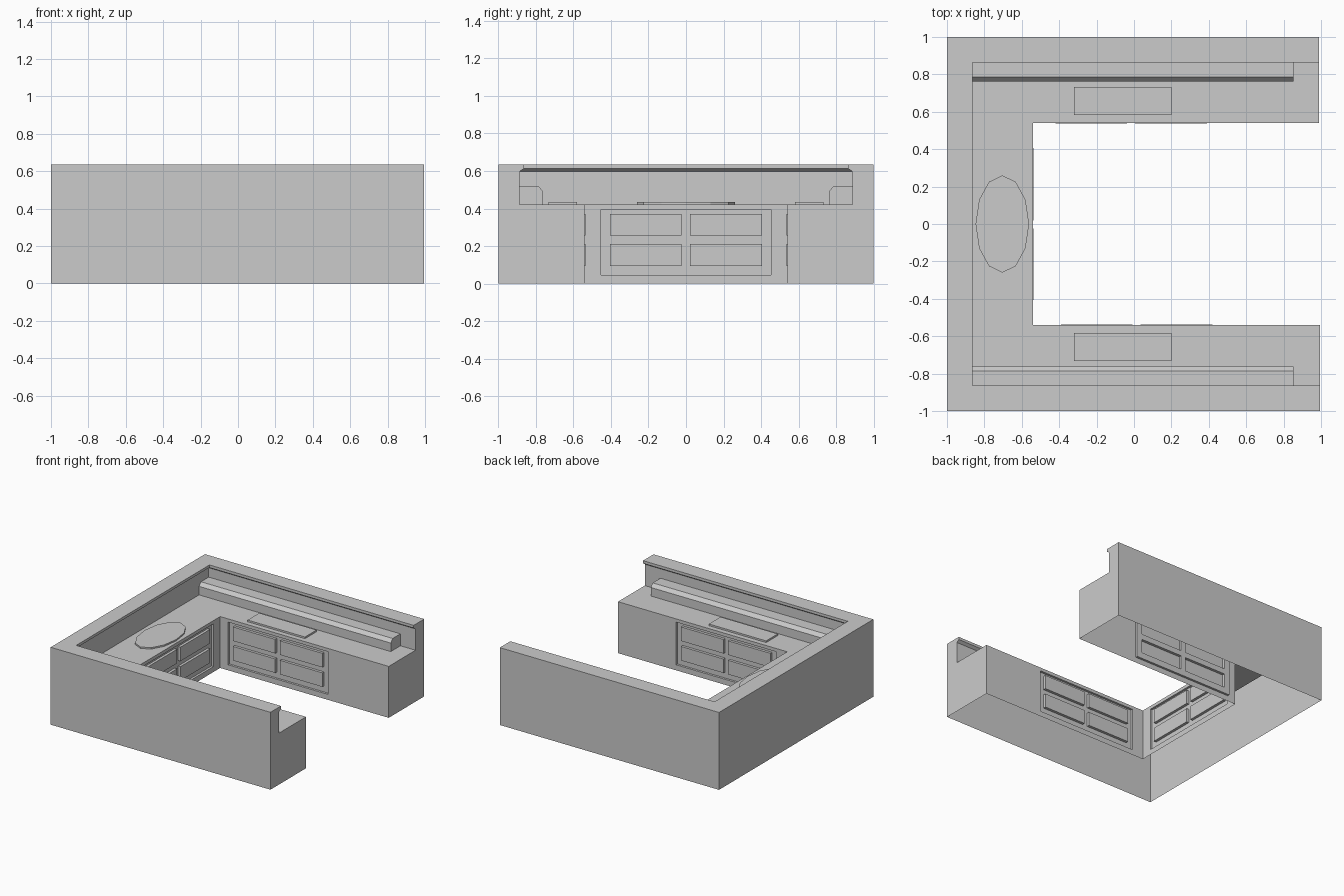
import bpy, bmesh
from math import cos, sin, tau
from mathutils import Vector

if "Cube" in bpy.data.objects:
    bpy.data.objects.remove(bpy.data.objects["Cube"])

COUNTER = 0.422
INNER = 0.54


def finish(name, bm):
    mesh = bpy.data.meshes.new(name)
    bm.normal_update()
    bm.to_mesh(mesh)
    bm.free()
    obj = bpy.data.objects.new(name, mesh)
    bpy.context.collection.objects.link(obj)
    return obj


def prism(name, outline, direction):
    """Closed solid from a flat outline pushed along a direction."""
    bm = bmesh.new()
    face = bm.faces.new([bm.verts.new(p) for p in outline])
    res = bmesh.ops.extrude_face_region(bm, geom=[face], use_keep_orig=True)
    new = [v for v in res["geom"] if isinstance(v, bmesh.types.BMVert)]
    bmesh.ops.translate(bm, verts=new, vec=direction)
    bmesh.ops.recalc_face_normals(bm, faces=bm.faces[:])
    return finish(name, bm)


def panelled_wall(name, start, end, center, place, normal):
    """Inner wall with a recessed frame holding four raised panels."""
    us = [start] + [center + o for o in (-0.452, -0.405, -0.023, 0.02, 0.405, 0.452)] + [end]
    zs = [0, 0.045, 0.095, 0.21, 0.255, 0.37, 0.395, COUNTER]
    bm = bmesh.new()
    grid = [[bm.verts.new(place(u, z)) for z in zs] for u in us]
    frame, raised = [], []
    for i in range(7):
        for j in range(7):
            f = bm.faces.new((grid[i][j], grid[i + 1][j], grid[i + 1][j + 1], grid[i][j + 1]))
            f.normal_update()
            if f.normal.dot(Vector(normal)) < 0:
                f.normal_flip()
            if 0 < i < 6 and 0 < j < 6:
                frame.append(f)
            if i in (2, 4) and j in (2, 4):
                raised.append(f)
    bm.normal_update()
    bmesh.ops.inset_region(bm, faces=frame, thickness=0, depth=-0.018)
    bm.normal_update()
    bmesh.ops.inset_individual(bm, faces=raised, thickness=0, depth=0.022)
    return finish(name, bm)


# Counter shell: wall, lip and counter top swept round the U, open underneath
profile = [(1, 0), (1, 0.635), (0.864, 0.635), (0.864, 0.613),
           (0.887, 0.597), (0.887, COUNTER), (INNER, COUNTER), (INNER, 0)]
bm = bmesh.new()
stations = [lambda d: (0.995, -d), lambda d: (-d, -d), lambda d: (-d, d), lambda d: (0.99, d)]
rings = [[bm.verts.new((*s(d), z)) for d, z in profile] for s in stations]
for a, b in zip(rings, rings[1:]):
    for k in range(len(profile) - 2):
        bm.faces.new((a[k], a[k + 1], b[k + 1], b[k]))
bm.faces.new(rings[0])
bm.faces.new(rings[-1])
loose = [v for v in bm.verts if not v.link_faces]
bmesh.ops.delete(bm, geom=loose, context='VERTS')
bmesh.ops.recalc_face_normals(bm, faces=bm.faces[:])
finish("counter_shell", bm)

# Inner walls with panels
panelled_wall("back_panel_wall", -INNER, INNER, 0, lambda u, z: (-INNER, u, z), (1, 0, 0))
panelled_wall("left_panel_wall", -INNER, 0.995, 0.015, lambda u, z: (u, -INNER, z), (0, 1, 0))
panelled_wall("right_panel_wall", -INNER, 0.99, -0.015, lambda u, z: (u, INNER, z), (0, -1, 0))

# Chamfered ledges and rectangular pads on the two arms
for side, s in (("left", -1), ("right", 1)):
    ledge = [(0.887, COUNTER), (0.887, 0.52), (0.787, 0.52), (0.762, 0.492), (0.762, COUNTER)]
    prism(side + "_ledge", [(-0.887, s * y, z) for y, z in ledge], (1.74, 0, 0))
    pad = [(-0.32, 0.582), (0.2, 0.582), (0.2, 0.733), (-0.32, 0.733)]
    prism(side + "_pad", [(x, s * y, COUNTER) for x, y in pad], (0, 0, 0.014))

# Oval pad on the middle counter
prism("oval_pad", [(-0.704 + 0.143 * cos(tau * k / 12), 0.26 * sin(tau * k / 12), COUNTER)
                   for k in range(12)], (0, 0, 0.012))
